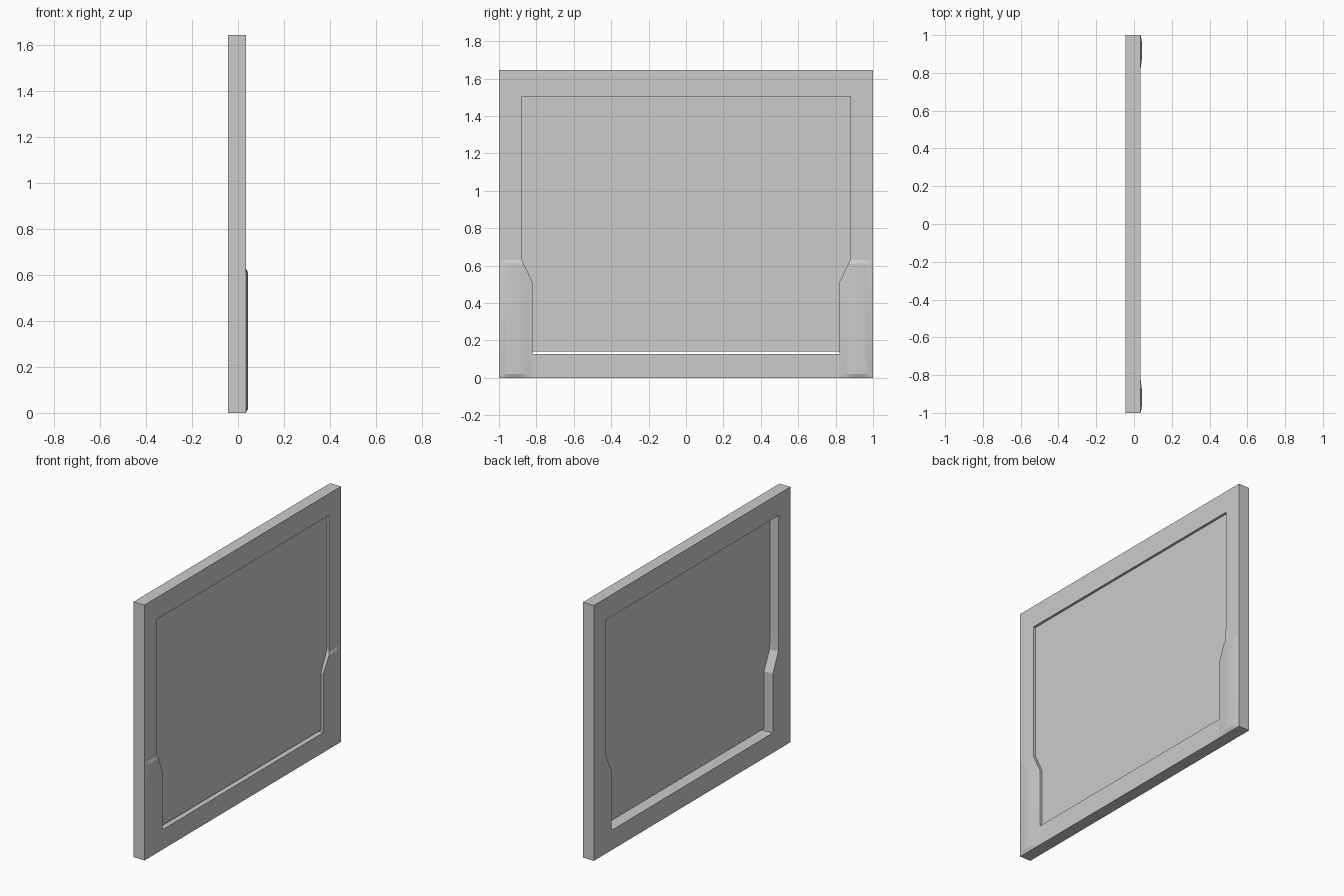
import bpy, bmesh, math
from mathutils import Vector

if "Cube" in bpy.data.objects:
    bpy.data.objects.remove(bpy.data.objects["Cube"])

X_BACK, X_FRONT, X_PANEL = -0.044, 0.034, 0.018
TOP = 1.645


def make_object(name, bm):
    mesh = bpy.data.meshes.new(name)
    bm.to_mesh(mesh)
    bm.free()
    ob = bpy.data.objects.new(name, mesh)
    bpy.context.collection.objects.link(ob)
    return ob


def opening(bottom):
    half = [(0.82, bottom), (0.82, 0.51), (0.877, 0.63), (0.88, 0.74), (0.88, 1.505)]
    return half + [(-y, z) for y, z in reversed(half)]


def add_loop(bm, pts, x):
    verts = [bm.verts.new((x, y, z)) for y, z in pts]
    return [bm.edges.new((v, verts[(i + 1) % len(verts)])) for i, v in enumerate(verts)]


# Outer frame: rectangle with a stepped opening, extruded through its thickness
bm = bmesh.new()
edges = add_loop(bm, [(1, 0), (1, TOP), (-1, TOP), (-1, 0)], X_BACK)
edges += add_loop(bm, opening(0.128), X_BACK)
bmesh.ops.triangle_fill(bm, edges=edges, use_beauty=True)
ext = bmesh.ops.extrude_face_region(bm, geom=bm.faces[:])
moved = [g for g in ext["geom"] if isinstance(g, bmesh.types.BMVert)]
bmesh.ops.translate(bm, verts=moved, vec=(X_FRONT - X_BACK, 0, 0))
bmesh.ops.recalc_face_normals(bm, faces=bm.faces[:])
make_object("frame", bm)

# Thin inset panel, leaving a slit along its lower edge
bm = bmesh.new()
bm.faces.new([bm.verts.new((X_PANEL, y, z)) for y, z in opening(0.142)])
make_object("inset_panel", bm)

# Softly bulged pads on the lower front corners, cut to the opening's slope
profile = [(1.0, 0.0), (0.98, 0.005), (0.955, 0.008), (0.93, 0.009),
           (0.90, 0.009), (0.875, 0.007), (0.85, 0.004), (0.82, 0.0)]
stations = [(0.0, 0.0), (0.02, 1.0), (0.61, 1.0), (0.63, 0.0)]
for side, name in ((1, "corner_pad_left"), (-1, "corner_pad_right")):
    bm = bmesh.new()
    grid = [[bm.verts.new((X_FRONT + 0.0005 + h * k, side * y, z)) for y, h in profile]
            for z, k in stations]
    for a, b in zip(grid, grid[1:]):
        for i in range(len(profile) - 1):
            bm.faces.new((a[i], a[i + 1], b[i + 1], b[i]))
    # Trim along the slanted edge of the opening
    bmesh.ops.bisect_plane(bm, geom=bm.verts[:] + bm.edges[:] + bm.faces[:],
                           plane_co=(0, side * 0.82, 0.51),
                           plane_no=Vector((0, -side * 0.12, 0.057)),
                           clear_outer=True)
    # Drop the borders down to the frame face to form the pad's sides
    rim = [e for e in bm.edges if e.is_boundary]
    skirt = bmesh.ops.extrude_edge_only(bm, edges=rim)["geom"]
    for v in skirt:
        if isinstance(v, bmesh.types.BMVert):
            v.co.x = X_FRONT
    bmesh.ops.recalc_face_normals(bm, faces=bm.faces[:])
    if sum(f.normal.x * f.calc_area() for f in bm.faces) < 0:
        bmesh.ops.reverse_faces(bm, faces=bm.faces[:])
    pad = make_object(name, bm)
    bpy.ops.object.select_all(action='DESELECT')
    pad.select_set(True)
    bpy.context.view_layer.objects.active = pad
    bpy.ops.object.shade_smooth_by_angle(angle=math.radians(15))
